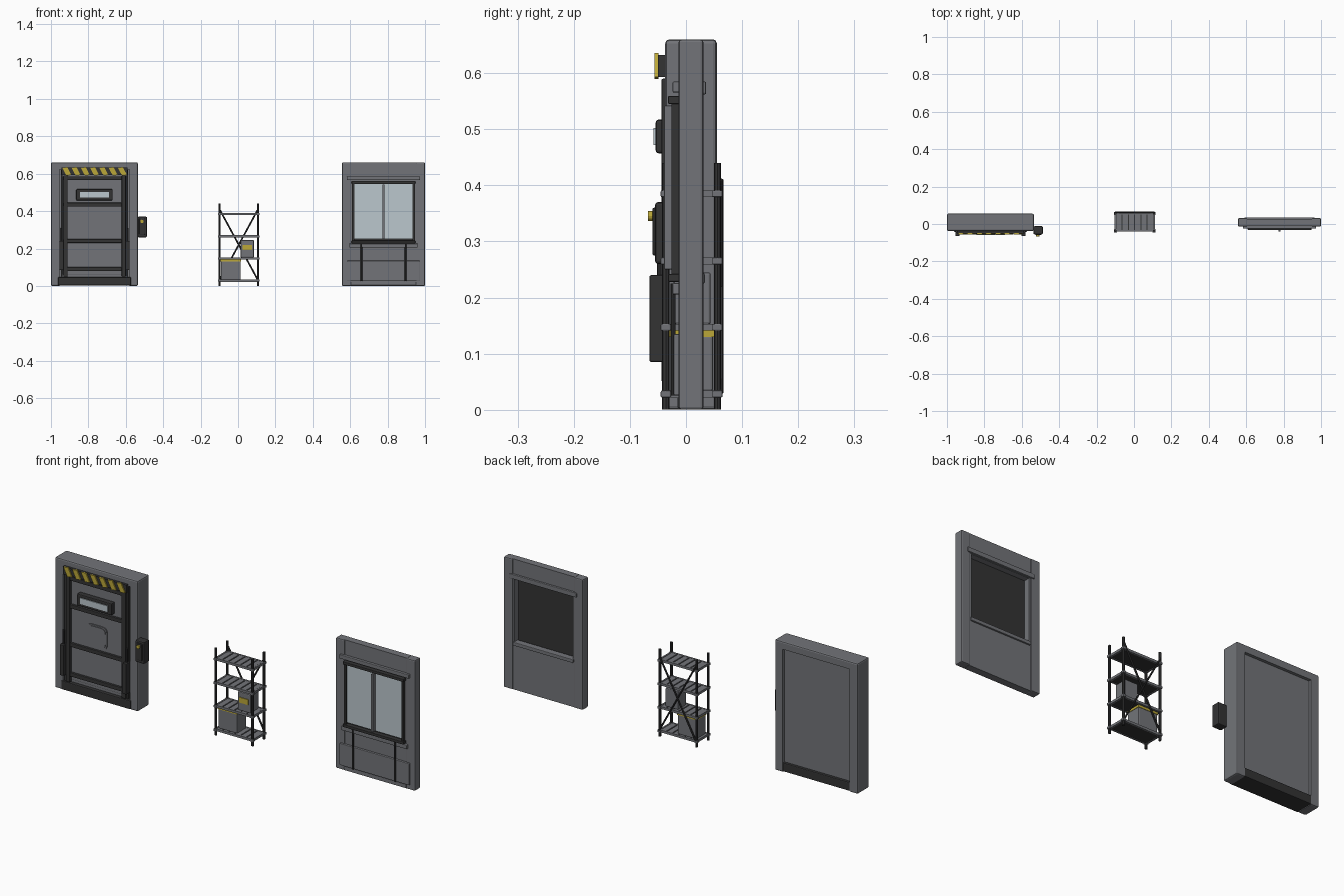
import bpy, bmesh, math
from mathutils import Vector, Matrix

if "Cube" in bpy.data.objects:
    bpy.data.objects.remove(bpy.data.objects["Cube"], do_unlink=True)


def material(name, rgb):
    m = bpy.data.materials.new(name)
    m.use_nodes = True
    m.diffuse_color = (*rgb, 1)
    m.node_tree.nodes["Principled BSDF"].inputs["Base Color"].default_value = (*rgb, 1)
    return m


GREY = material("steel grey", (0.17, 0.175, 0.19))
DARK = material("dark metal", (0.033, 0.033, 0.034))
GLASS = material("pale glass", (0.50, 0.57, 0.61))
YELLOW = material("warning yellow", (0.50, 0.39, 0.04))


def finish(name, bm, mat):
    me = bpy.data.meshes.new(name)
    bm.to_mesh(me)
    bm.free()
    me.materials.append(mat)
    ob = bpy.data.objects.new(name, me)
    bpy.context.scene.collection.objects.link(ob)
    return ob


def box(name, x, y, z, mat=GREY, bevel=0.0, tilt=0.0):
    """Box from (min, max) ranges, optionally bevelled and tilted about y."""
    bm = bmesh.new()
    bmesh.ops.create_cube(bm, size=1)
    bmesh.ops.scale(bm, vec=(x[1] - x[0], y[1] - y[0], z[1] - z[0]), verts=bm.verts)
    if bevel:
        bmesh.ops.bevel(bm, geom=bm.edges[:], offset=bevel, segments=2, profile=0.5, affect='EDGES')
    bmesh.ops.rotate(bm, matrix=Matrix.Rotation(tilt, 3, 'Y'), verts=bm.verts)
    bmesh.ops.translate(bm, vec=(sum(x) / 2, sum(y) / 2, sum(z) / 2), verts=bm.verts)
    return finish(name, bm, mat)


def prism(name, points, y, mat):
    """Extrude an x-z outline between two depths."""
    bm = bmesh.new()
    face = bm.faces.new([bm.verts.new((px, y[0], pz)) for px, pz in points])
    ext = bmesh.ops.extrude_face_region(bm, geom=[face])
    verts = [v for v in ext["geom"] if isinstance(v, bmesh.types.BMVert)]
    bmesh.ops.translate(bm, vec=(0, y[1] - y[0], 0), verts=verts)
    bmesh.ops.recalc_face_normals(bm, faces=bm.faces)
    return finish(name, bm, mat)


def rod(name, a, b, r, mat=DARK, sides=8):
    a, b = Vector(a), Vector(b)
    bm = bmesh.new()
    bmesh.ops.create_cone(bm, cap_ends=True, segments=sides, radius1=r, radius2=r, depth=(b - a).length)
    turn = (b - a).to_track_quat('Z', 'Y').to_matrix().to_4x4()
    bmesh.ops.transform(bm, matrix=Matrix.Translation((a + b) / 2) @ turn, verts=bm.verts)
    return finish(name, bm, mat)


# ---- Security door: bevelled frame with a cut opening, leaf inside
DX = -0.767
frame = box("door_frame", (-1, -0.535), (-0.037, 0.055), (0, 0.66), GREY, 0.007)
cutter = box("door_opening_cutter", (-0.955, -0.58), (-0.2, 0.2), (-0.1, 0.622), GREY)
cutter.hide_render = True
cutter.hide_viewport = True
cut = frame.modifiers.new("opening", 'BOOLEAN')
cut.object = cutter
cut.solver = 'EXACT'
box("door_leaf", (-0.957, -0.578), (-0.024, 0.04), (0.02, 0.625))
box("door_inner_panel", (-0.935, -0.6), (-0.029, -0.02), (0.06, 0.575), GREY, 0.003)
box("door_threshold", (-0.962, -0.573), (-0.042, 0.053), (0.003, 0.047), DARK, 0.004)

# Reinforcing grid
for side in (-1, 1):
    x = DX + side * 0.156
    box("door_upright", (x - 0.011, x + 0.011), (-0.044, -0.027), (0.05, 0.59), DARK, 0.003)
    x = DX + side * 0.176
    box("door_edge_strip", (x - 0.004, x + 0.004), (-0.036, -0.022), (0.05, 0.62), DARK)
    rod("door_piston_rod", (x, -0.046, 0.2), (x, -0.046, 0.31), 0.006)
    box("door_piston", (x - 0.011, x + 0.011), (-0.065, -0.03), (0.085, 0.24), DARK, 0.003)
for z in (0.09, 0.24, 0.435, 0.575):
    box("door_crossbar", (-0.935, -0.6), (-0.041, -0.027), (z - 0.01, z + 0.01), DARK, 0.003)

# Viewing slot and rounded hatch
box("viewing_slot_frame", (-0.865, -0.67), (-0.054, -0.025), (0.457, 0.517), DARK, 0.005)
box("viewing_slot_glass", (-0.845, -0.69), (-0.058, -0.05), (0.472, 0.502), GLASS)


def rounded(t, half):
    c, s = math.cos(t), math.sin(t)
    return [math.copysign(abs(v) ** 0.4, v) * half for v in (c, s)]


for half, front in ((0.057, -0.034), (0.05, -0.037)):
    pts = [rounded(math.tau * i / 32, half) for i in range(32)]
    prism("round_hatch", [(DX + px, 0.317 + pz) for px, pz in pts], (front, -0.025), GREY)

# Warning stripe header
box("warning_plate", (-0.945, -0.59), (-0.05, -0.022), (0.593, 0.632), DARK)
for i in range(7):
    x = -0.915 + i * 0.0495
    prism("warning_stripe", [(x - 0.024, 0.632), (x + 0.002, 0.636), (x + 0.024, 0.593), (x - 0.002, 0.589)],
          (-0.056, -0.049), YELLOW)

# Keypad
box("keypad_box", (-0.537, -0.487), (-0.055, -0.012), (0.26, 0.37), DARK, 0.005)
box("keypad_face", (-0.528, -0.497), (-0.06, -0.05), (0.275, 0.36), DARK, 0.003)
rod("keypad_button", (-0.514, -0.068, 0.345), (-0.514, -0.055, 0.345), 0.009, YELLOW, 12)

# ---- Storage rack
XS, YS = (-0.099, 0.107), (-0.036, 0.056)
for x in XS:
    for y in YS:
        rod("rack_post", (x, y, 0), (x, y, 0.44), 0.0065)
for z in (0.028, 0.147, 0.265, 0.385):
    box("shelf_sheet", XS, YS, (z - 0.004, z), DARK)
    for y in YS:
        box("shelf_rail", XS, (y - 0.004, y + 0.004), (z - 0.006, z + 0.006))
    for x in XS:
        box("shelf_end_rail", (x - 0.004, x + 0.004), YS, (z - 0.006, z + 0.006))
        for y in YS:
            box("shelf_joint", (x - 0.008, x + 0.008), (y - 0.009, y + 0.009), (z - 0.006, z + 0.006), GREY, 0.002)
    for i in range(6):
        x = -0.08 + i * 0.0335
        box("shelf_slat", (x - 0.014, x + 0.014), YS, (z, z + 0.005))
for a, b in ((0.41, 0.03), (0.03, 0.41)):
    rod("rack_cross_brace", (XS[0], 0.062, a), (XS[1], 0.062, b), 0.0045)

# Stored crates
box("large_crate", (-0.092, 0.014), (-0.027, 0.048), (0.033, 0.133), GREY, 0.004)
box("large_crate_band", (-0.094, 0.016), (-0.029, 0.05), (0.13, 0.141), YELLOW)
box("small_crate", (0.014, 0.085), (-0.022, 0.044), (0.152, 0.245), GREY, 0.004)
box("small_crate_label", (0.025, 0.075), (-0.026, -0.02), (0.193, 0.22), YELLOW)

# ---- Window wall section
WX = 0.778
for s in (-1, 1):
    a, b = sorted((WX + s * 0.172, WX + s * 0.2215))
    box("wall_pillar", (a, b), (-0.013, 0.031), (0, 0.66), GREY, 0.005)
    a, b = sorted((WX + s * 0.163, WX + s * 0.174))
    box("window_jamb", (a, b), (-0.01, 0.026), (0.23, 0.57))
box("wall_lower", (0.604, 0.952), (-0.01, 0.026), (0, 0.235))
box("wall_upper", (0.604, 0.952), (-0.01, 0.026), (0.56, 0.66))
box("wall_base_strip", (0.604, 0.952), (-0.015, 0.0), (0.003, 0.022), GREY, 0.002)
box("wall_header", (0.583, 0.973), (-0.024, -0.008), (0.565, 0.585), GREY, 0.003)
box("wall_back_header", (0.59, 0.966), (0.02, 0.036), (0.562, 0.585), GREY, 0.003)
box("wall_lower_panel", (0.583, 0.973), (-0.022, -0.008), (0.025, 0.135), GREY, 0.003)
box("window_back_sill", (0.61, 0.946), (0.0, 0.034), (0.225, 0.243), GREY, 0.003)
box("window_sill", (0.595, 0.961), (-0.024, -0.008), (0.205, 0.226), GREY, 0.003)

# Window panes, rails and shutter rods
box("window_backing", (0.61, 0.946), (-0.01, -0.004), (0.235, 0.562), DARK)
box("window_glass", (0.622, 0.934), (-0.02, -0.01), (0.25, 0.55), GLASS)
for s in (-1, 1):
    x = WX + s * 0.16
    box("window_side_rail", (x - 0.005, x + 0.005), (-0.026, -0.008), (0.24, 0.555), DARK)
for z in (0.235, 0.552):
    box("window_rail", (0.608, 0.948), (-0.032, -0.008), (z - 0.007, z + 0.007), DARK, 0.002)
box("window_mullion", (0.772, 0.784), (-0.039, -0.012), (0.25, 0.542), GREY, 0.002)
for s in (-1, 1):
    x = WX + s * 0.118
    rod("wall_conduit", (x, -0.023, 0.025), (x, -0.023, 0.225), 0.0045)
